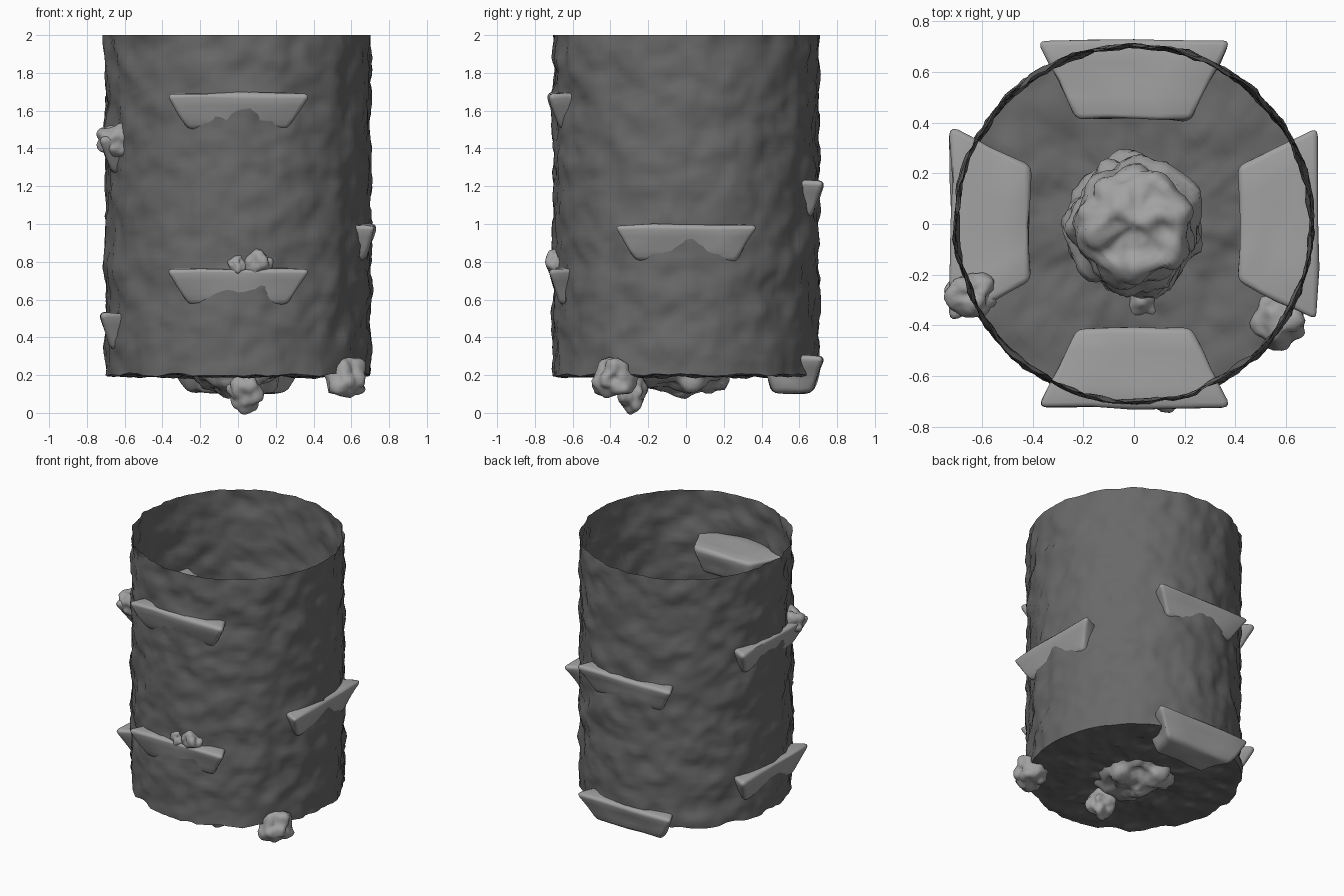
import bpy, bmesh, math
from mathutils import Vector, Matrix, noise

cube = bpy.data.objects.get("Cube")
if cube:
    bpy.data.objects.remove(cube, do_unlink=True)


def material(name, value):
    mat = bpy.data.materials.new(name)
    mat.use_nodes = True
    color = (value, value, value, 1)
    mat.diffuse_color = color
    mat.node_tree.nodes["Principled BSDF"].inputs["Base Color"].default_value = color
    return mat


dark_rock = material("dark rock", 0.14)
light_rock = material("light rock", 0.36)


def finish(name, bm, mat):
    mesh = bpy.data.meshes.new(name)
    bm.to_mesh(mesh)
    bm.free()
    mesh.materials.append(mat)
    for poly in mesh.polygons:
        poly.use_smooth = True
    obj = bpy.data.objects.new(name, mesh)
    bpy.context.collection.objects.link(obj)
    return obj


def roughen(bm, amount, scale, seed=0):
    """Push vertices along their normals with noise."""
    bm.normal_update()
    shift = Vector((seed * 7.3, seed * 3.1, seed))
    moves = [(v, v.normal * amount * noise.noise(v.co * scale + shift)) for v in bm.verts]
    for v, move in moves:
        v.co += move


def lathe(outline, segments, step):
    """Spin an outline of (radius, z) points, filled in at the given step."""
    points = []
    for a, b in zip(outline, outline[1:]):
        a, b = Vector(a), Vector(b)
        count = max(1, round((b - a).length / step))
        points += [a.lerp(b, i / count) for i in range(count)]
    points.append(Vector(outline[-1]))
    bm = bmesh.new()
    verts = [bm.verts.new((r, 0, z)) for r, z in points]
    edges = [bm.edges.new(pair) for pair in zip(verts, verts[1:])]
    bmesh.ops.spin(bm, geom=verts + edges, cent=(0, 0, 0), axis=(0, 0, 1),
                   angle=math.tau, steps=segments, use_duplicate=False)
    bmesh.ops.remove_doubles(bm, verts=bm.verts, dist=0.0001)
    bmesh.ops.recalc_face_normals(bm, faces=bm.faces)
    return bm


# Open shaft wall with a closed floor
radius, floor, top = 0.702, 0.2, 2.0
bm = lathe([(0, floor), (radius, floor), (radius, top)], 144, 0.03)
roughen(bm, 0.022, 7)
roughen(bm, 0.012, 18, 1)
for v in bm.verts:
    if v.co.z > top - 0.012:
        v.co.z = top
shaft = finish("shaft", bm, dark_rock)
bpy.context.view_layer.objects.active = shaft
shaft.select_set(True)
bpy.ops.object.shade_smooth_by_angle(angle=math.radians(50))
shaft.select_set(False)


# Ledges climbing in a spiral: tapered slabs set into the wall
def ledge(name, angle, height):
    bm = bmesh.new()
    loops = []
    for z, inner, outer, half_in, half_out in ((0, 0.405, 0.735, 0.23, 0.4),
                                               (-0.195, 0.46, 0.67, 0.19, 0.27)):
        loops.append([bm.verts.new((x, -y, z)) for x, y in
                      ((-half_out, outer), (half_out, outer), (half_in, inner), (-half_in, inner))])
    upper, lower = loops
    bm.faces.new(upper)
    bm.faces.new(lower[::-1])
    for i in range(4):
        j = (i + 1) % 4
        bm.faces.new((upper[i], lower[i], lower[j], upper[j]))
    bmesh.ops.recalc_face_normals(bm, faces=bm.faces)
    bmesh.ops.bevel(bm, geom=bm.edges[:], offset=0.03, segments=3, profile=0.5, affect='EDGES')
    bmesh.ops.triangulate(bm, faces=bm.faces[:])
    bmesh.ops.subdivide_edges(bm, edges=[e for e in bm.edges if e.calc_length() > 0.1],
                              cuts=3, use_grid_fill=True)
    roughen(bm, 0.015, 6, height)
    obj = finish(name, bm, light_rock)
    obj.location.z = height
    obj.rotation_euler.z = angle


quarter = math.pi / 2
sides = ("back", "right", "front", "left")
for step in range(7):
    ledge(f"{sides[step % 4]}_ledge_{step // 4 + 1}",
          math.pi + step * quarter, 0.3 + step * 0.232)


# Loose lumpy stones
def stone(name, place, size, seed):
    bm = bmesh.new()
    bmesh.ops.create_icosphere(bm, subdivisions=4, radius=1)
    roughen(bm, 0.4, 1.3, seed)
    roughen(bm, 0.12, 2.6, seed + 1)
    bmesh.ops.transform(bm, matrix=Matrix.Translation(place) @ Matrix.Diagonal((*size, 1)),
                        verts=bm.verts)
    finish(name, bm, light_rock)


stone("floor_stone", (0.035, -0.29, 0.11), (0.095, 0.085, 0.105), 2)
stone("edge_stone", (0.575, -0.38, 0.185), (0.105, 0.11, 0.105), 5)
stone("ledge_stone", (0.105, -0.665, 0.785), (0.075, 0.075, 0.09), 8)
stone("ledge_pebble", (-0.005, -0.68, 0.78), (0.045, 0.045, 0.057), 11)
stone("high_stone", (-0.64, -0.28, 1.445), (0.095, 0.08, 0.085), 14)

# Central steep rock pillar, its underside bulging below the floor
outline = [(0, 0.11), (0.12, 0.12), (0.2, 0.15), (0.255, 0.22), (0.25, 0.5),
           (0.22, 0.9), (0.19, 0.945), (0.14, 0.955), (0, 0.955)]
bm = lathe(outline, 64, 0.025)
roughen(bm, 0.06, 8, 3)
roughen(bm, 0.02, 18, 4)
finish("central_pillar", bm, light_rock)
